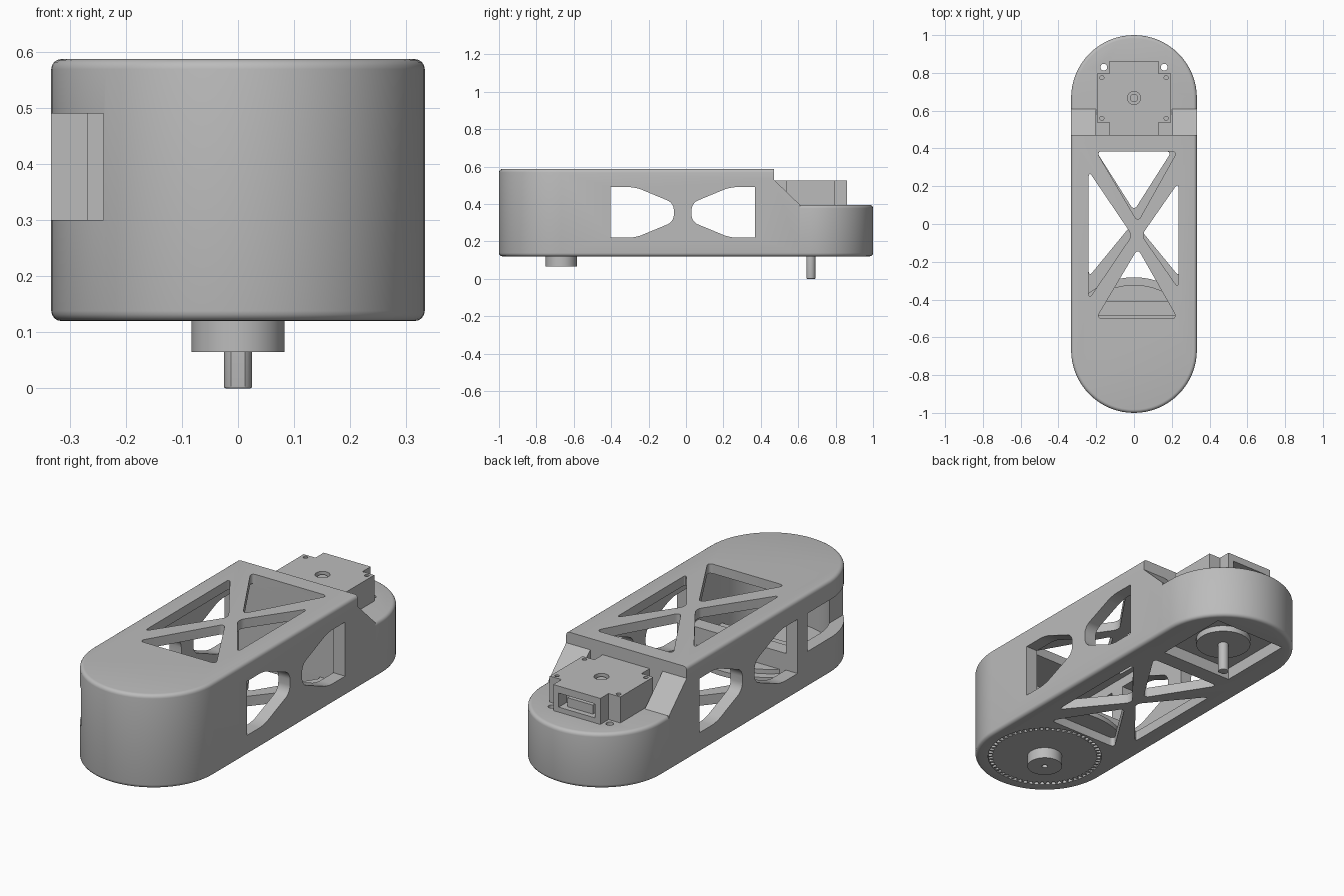
import bpy, bmesh
from math import sin, cos, pi, radians

if "Cube" in bpy.data.objects:
    bpy.data.objects.remove(bpy.data.objects["Cube"], do_unlink=True)

grey = bpy.data.materials.new("plain_grey")
grey.use_nodes = True
grey.diffuse_color = (0.5, 0.5, 0.5, 1)
grey.node_tree.nodes["Principled BSDF"].inputs["Base Color"].default_value = grey.diffuse_color

END = 0.667       # distance of both joint axes from the centre
BOTTOM, TOP, LOW = 0.12, 0.587, 0.395


def arc(cx, cy, r, a0, a1, n):
    """Points along an arc, angles in degrees."""
    return [(cx + r * cos(radians(a0 + (a1 - a0) * i / n)),
             cy + r * sin(radians(a0 + (a1 - a0) * i / n))) for i in range(n + 1)]


def circle(cx, cy, r, n=32):
    return arc(cx, cy, r, 0, 360, n)[:-1]


def rect(x0, x1, y0, y1):
    return [(x0, y0), (x1, y0), (x1, y1), (x0, y1)]


def stadium(r, front, back, n=32):
    return arc(0, back, r, 0, 180, n) + arc(0, front, r, 180, 360, n)


def prism(name, pts, lo, hi, axis="z", corner=0, sharp=0, rim=0):
    """Extrude an outline; corner rounds its points after the first `sharp`, rim rounds both caps."""
    place = {"z": lambda a, b: (a, b, lo), "x": lambda a, b: (lo, a, b)}[axis]
    bm = bmesh.new()
    verts = [bm.verts.new(place(*p)) for p in pts]
    bm.faces.new(verts)
    if corner:
        bmesh.ops.bevel(bm, geom=verts[sharp:], offset=corner, segments=6,
                        profile=0.5, affect="VERTICES")
    new = bmesh.ops.extrude_face_region(bm, geom=bm.faces[:])["geom"]
    shift = (0, 0, hi - lo) if axis == "z" else (hi - lo, 0, 0)
    bmesh.ops.translate(bm, vec=shift, verts=[v for v in new if isinstance(v, bmesh.types.BMVert)])
    bmesh.ops.recalc_face_normals(bm, faces=bm.faces[:])
    if rim:
        edges = [e for e in bm.edges if abs(e.verts[0].co.z - e.verts[1].co.z) < 1e-5]
        bmesh.ops.bevel(bm, geom=edges, offset=rim, segments=4, profile=0.5, affect="EDGES")
    mesh = bpy.data.meshes.new(name)
    bm.to_mesh(mesh)
    bm.free()
    mesh.materials.append(grey)
    ob = bpy.data.objects.new(name, mesh)
    bpy.context.collection.objects.link(ob)
    return ob


def finish(ob, cutters=()):
    """Cut away the cutters, then smooth the round surfaces."""
    for c in cutters:
        c.hide_render = True
        mod = ob.modifiers.new("cut", "BOOLEAN")
        mod.operation, mod.solver, mod.object = "DIFFERENCE", "EXACT", c
    if cutters:
        bpy.context.view_layer.update()
        mesh = bpy.data.meshes.new_from_object(ob.evaluated_get(bpy.context.evaluated_depsgraph_get()))
        ob.modifiers.clear()
        ob.data = mesh
        for c in cutters:
            bpy.data.objects.remove(c, do_unlink=True)
    ob.data.shade_smooth()
    ob.data.set_sharp_from_angle(angle=radians(30))
    return ob


# Main arm: hollow stadium with truss openings
cuts = [
    prism("step", [(0.47, 0.8), (0.47, 0.53), (0.61, LOW), (0.61, 0), (1.2, 0), (1.2, 0.8)],
          -0.5, 0.5, "x"),
    prism("motor_pocket", rect(-0.2, 0.2, 0.47, 0.8), LOW, 0.8),
    prism("cavity", rect(-0.268, 0.268, -END, 0.385)[1:3] + [(-0.268, 0.385)]
          + arc(0, -END, 0.268, 180, 360, 32)[:-1], 0.17, 0.54),
    prism("gear_hole", circle(0, -END, 0.272, 64), 0.05, 0.145),
    prism("side_notch", rect(-0.5, -0.24, -1.1, -0.485), 0.3, 0.49),
    prism("motor_hole_a", rect(-0.2, 0.2, 0.467, 0.8), 0, 0.18),
]
# Windows through both side walls
window = [(-0.405, 0.22), (-0.405, 0.49), (-0.27, 0.49), (-0.065, 0.405), (-0.065, 0.305), (-0.27, 0.22)]
for flip in (False, True):
    pts = [(-0.035 - y, z) for y, z in window] if flip else window
    cuts.append(prism("window", pts, -0.5, 0.5, "x", 0.035, 2))
# Truss triangles of the top plate, then of the bottom plate
top_truss = [[(-0.2, 0.385), (0.23, 0.385), (0.02, 0.01)],
             [(-0.2, -0.5), (0.23, -0.5), (0.02, -0.13)],
             [(-0.24, 0.28), (-0.24, -0.4), (-0.01, -0.06)],
             [(0.235, 0.22), (0.235, -0.34), (0.04, -0.06)]]
bottom_truss = [[(-0.2, 0.385), (0.2, 0.385), (0, 0.07)],
                [(-0.2, -0.385), (0.2, -0.385), (0, -0.07)],
                [(-0.24, 0.28), (-0.24, -0.28), (-0.01, 0)],
                [(0.24, 0.28), (0.24, -0.28), (0.01, 0)]]
for tris, lo, hi in ((top_truss, 0.5, 0.7), (bottom_truss, 0.05, 0.18)):
    cuts += [prism("truss", t, lo, hi, corner=0.03) for t in tris]
finish(prism("arm_body", stadium(0.333, -END, END), BOTTOM, TOP, rim=0.018), cuts)

# Low round end that carries the motor
cuts = [prism("end_cut", rect(-0.5, 0.5, -2, 0.61), 0, 0.8),
        prism("motor_hole_b", rect(-0.2, 0.2, 0.5, 0.867), 0, 0.18)]
cuts += [prism("screw_hole", circle(sx * 0.16, 0.83, 0.018, 16), 0, 0.8) for sx in (-1, 1)]
finish(prism("motor_end", stadium(0.333, -END, END), BOTTOM, LOW, rim=0.018), cuts)

# Inner floor and low bulkhead beside the front joint
for name, r, hi in (("floor_step_lower", 0.385, 0.19), ("floor_step_upper", 0.345, 0.212)):
    a = 48 if r > 0.36 else 40
    finish(prism(name, arc(0, -END, r, a, 180 - a, 24) + [(-0.267, -END), (0.267, -END)], 0.165, hi))
finish(prism("bulkhead", rect(-0.27, 0.27, -0.485, -0.41), 0.165, 0.3))

# Toothed wheel set flush in the underside, with its hub
teeth = 60
wheel = [(r * cos(2 * pi * (i + o) / teeth), r * sin(2 * pi * (i + o) / teeth) - END)
         for i in range(teeth) for r, o in ((0.25, 0), (0.27, 0.15), (0.27, 0.4), (0.25, 0.55))]
finish(prism("toothed_wheel", wheel, BOTTOM + 0.001, 0.15))
finish(prism("wheel_hub", circle(0, -END, 0.083, 48), 0.065, 0.13),
       [prism("hub_hole", circle(0, -END, 0.014, 16), 0, 0.1)])

# Motor with notched corners, centre bore, screw holes and rear socket
a, b = 0.195, 0.13
quarter = [(a, -b), (a, b), (b, b), (b, a)]
outline = []
for k in range(4):
    c, s = round(cos(k * pi / 2)), round(sin(k * pi / 2))
    outline += [(x * c - y * s, x * s + y * c + END) for x, y in quarter[1:]]
cuts = [prism("bore", circle(0, END, 0.034), 0.5, 0.6),
        prism("socket", rect(-0.1, 0.1, 0.8, 0.9), 0.42, 0.49)]
cuts += [prism("small_hole", circle(sx * 0.17, END + sy * 0.108, 0.011, 12), 0.48, 0.6)
         for sx in (-1, 1) for sy in (-1, 1)]
finish(prism("motor_case", outline, 0.39, 0.525), cuts)
finish(prism("motor_socket_plug", rect(-0.07, 0.07, 0.79, 0.835), 0.415, 0.465))
finish(prism("motor_bore_core", circle(0, END, 0.022), 0.49, 0.515))

# Motor face and output shaft below
finish(prism("motor_flange", circle(0, END, 0.13, 48), 0.15, 0.19))
shaft = arc(0, END, 0.025, -60, 240, 24)
finish(prism("motor_shaft", shaft, 0, 0.17, rim=0.003))
